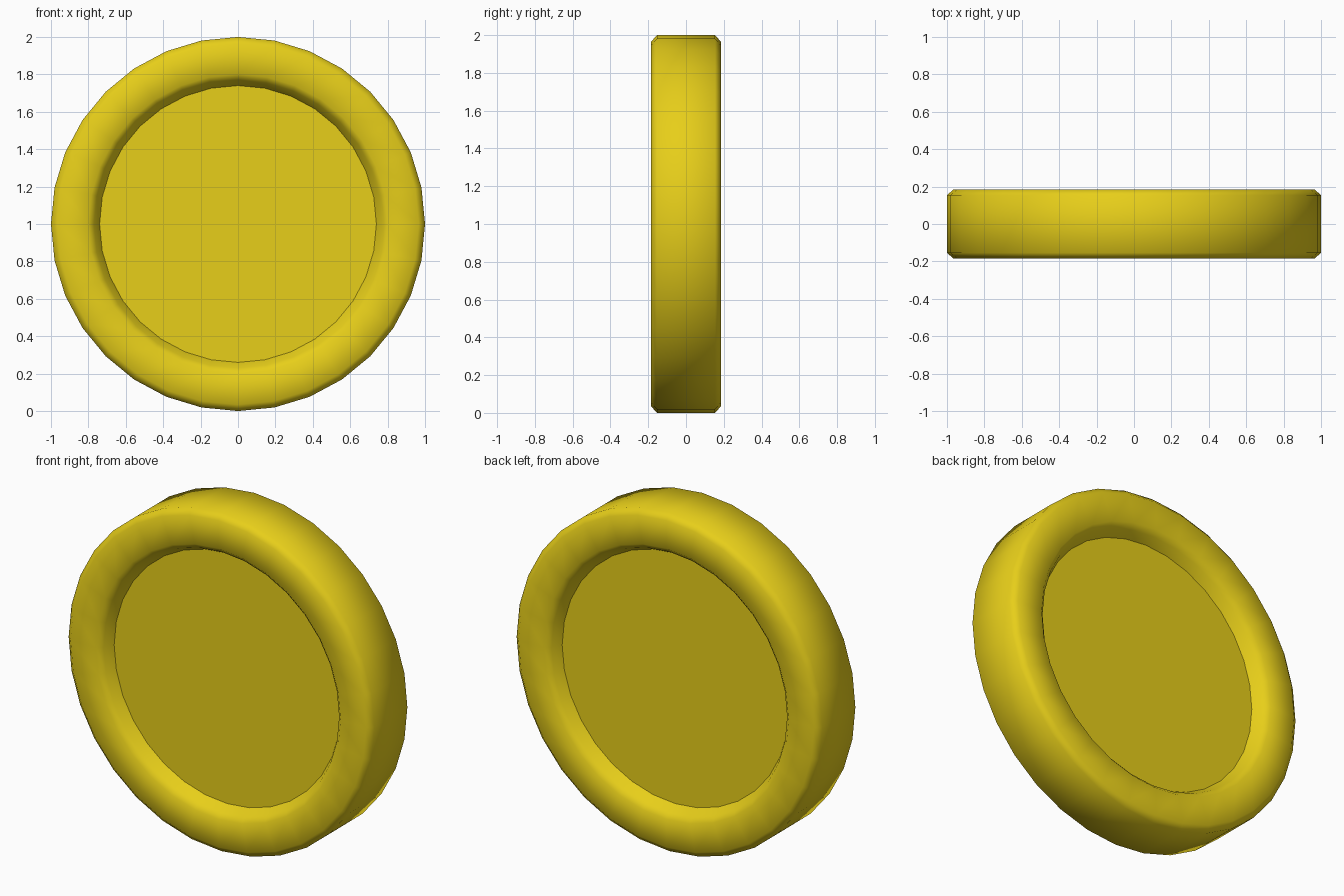
import bpy, bmesh, math

if "Cube" in bpy.data.objects:
    bpy.data.objects.remove(bpy.data.objects["Cube"])

SEG = 32
# Half profile (radius, depth) from the outer band, over the rim, down to the recessed face
half = [(1.0, 0.154), (0.966, 0.184), (0.80, 0.184), (0.77, 0.155), (0.74, 0.10)]
profile = [(r, -d) for r, d in reversed(half)] + half

# Gold paint
gold = bpy.data.materials.new("gold")
gold.diffuse_color = (0.80, 0.62, 0.01, 1.0)
gold.use_nodes = True
gold.node_tree.nodes["Principled BSDF"].inputs["Base Color"].default_value = gold.diffuse_color

bm = bmesh.new()
rings = []
for r, y in profile:
    rings.append([bm.verts.new((r * math.sin(2 * math.pi * i / SEG), y,
                                1 + r * math.cos(2 * math.pi * i / SEG)))
                  for i in range(SEG)])

# Rounded rim
for a, b in zip(rings, rings[1:]):
    for i in range(SEG):
        j = (i + 1) % SEG
        bm.faces.new((a[i], a[j], b[j], b[i]))

# Recessed front and back faces
bm.faces.new(rings[0])
bm.faces.new(rings[-1])
bmesh.ops.recalc_face_normals(bm, faces=bm.faces)

mesh = bpy.data.meshes.new("coin")
bm.to_mesh(mesh)
bm.free()
coin = bpy.data.objects.new("coin", mesh)
bpy.context.collection.objects.link(coin)
mesh.materials.append(gold)

# Smooth rim, crisp edge around the recessed faces
bpy.context.view_layer.objects.active = coin
coin.select_set(True)
bpy.ops.object.shade_smooth_by_angle(angle=math.radians(52))
